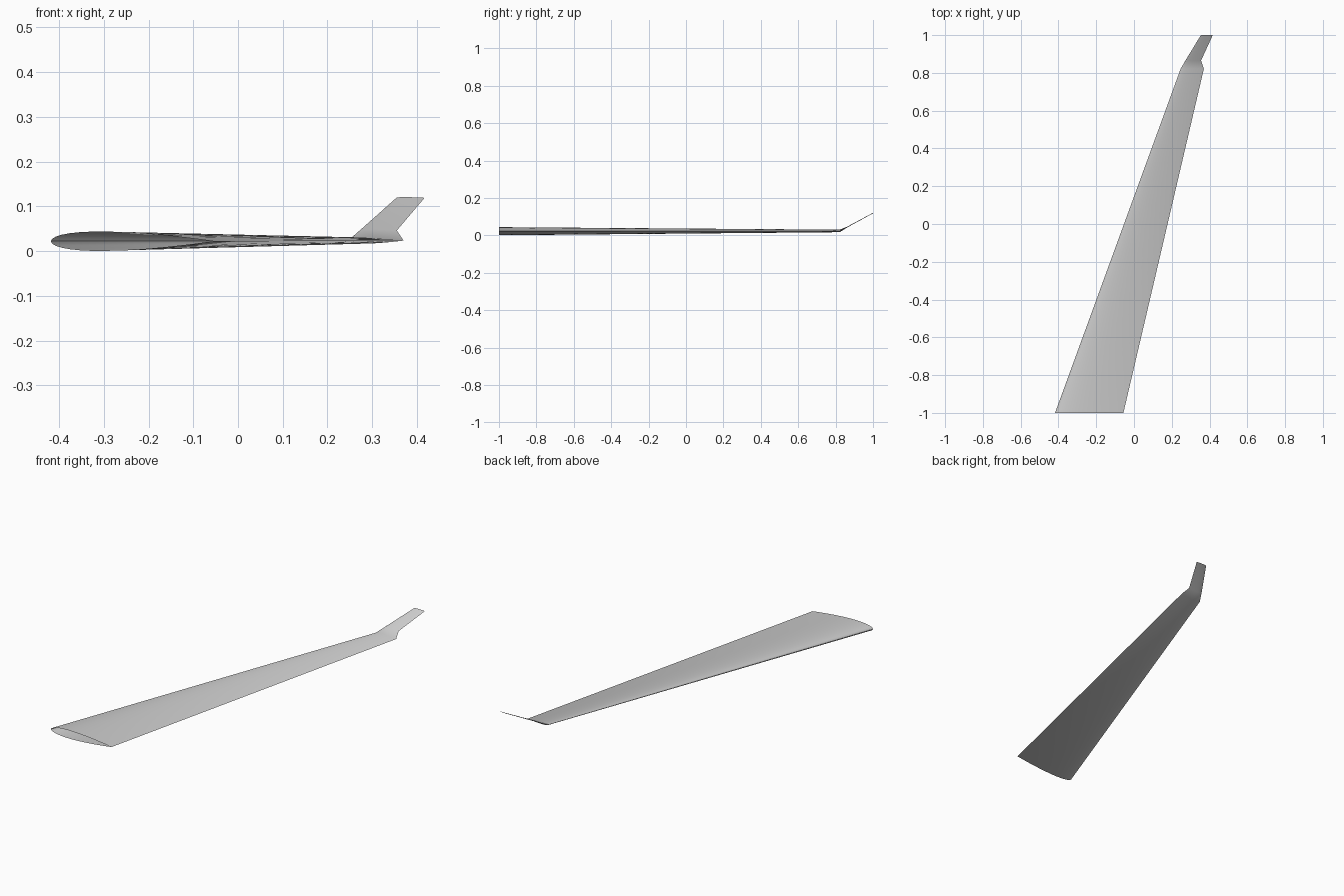
import bpy, bmesh, math

cube = bpy.data.objects.get("Cube")
if cube:
    bpy.data.objects.remove(cube)

# Single painted-metal colour
grey = bpy.data.materials.new("light_grey")
grey.use_nodes = True
colour = (0.6, 0.6, 0.6, 1)
grey.diffuse_color = colour
grey.node_tree.nodes["Principled BSDF"].inputs["Base Color"].default_value = colour

STEPS = 18


def half_thickness(t):
    """Symmetric aerofoil, unit chord and unit thickness, closed at the trailing edge."""
    return 5 * (0.2969 * math.sqrt(t) - 0.126 * t - 0.3516 * t**2
                + 0.2843 * t**3 - 0.1036 * t**4)


def section(bm, lead, trail, y, z, ratio):
    """Closed ring of vertices: trailing edge, over the top, nose, back underneath."""
    chord = trail - lead
    ring = []
    for i in range(2 * STEPS):
        angle = math.pi * i / STEPS
        t = (1 + math.cos(angle)) / 2
        side = 1 if i <= STEPS else -1
        h = 0 if i == 0 else side * half_thickness(t) * ratio * chord
        ring.append(bm.verts.new((lead + t * chord, y, z + h)))
    return ring


# Stations: leading x, trailing x, y, z, thickness ratio
stations = [
    (-0.418, -0.056, -1.0, 0.022, 0.12),    # open root
    (0.247, 0.370, 0.822, 0.0235, 0.11),    # outer end of the main panel
    (0.272, 0.355, 0.865, 0.046, 0.05),     # bend into the winglet
    (0.354, 0.417, 1.0, 0.119, 0.05),       # winglet tip
]

# Loft the wing shell through the stations; the root stays open
bm = bmesh.new()
rings = [section(bm, *s) for s in stations]
n = 2 * STEPS
for a, b in zip(rings, rings[1:]):
    for i in range(n):
        j = (i + 1) % n
        bm.faces.new((a[i], a[j], b[j], b[i]))
bmesh.ops.recalc_face_normals(bm, faces=bm.faces)
if sum(f.normal.z * (f.calc_center_median().z - 0.022) for f in bm.faces
       if f.calc_center_median().y < 0.5) < 0:
    bmesh.ops.reverse_faces(bm, faces=bm.faces)

mesh = bpy.data.meshes.new("wing_with_winglet")
bm.to_mesh(mesh)
bm.free()
mesh.materials.append(grey)
wing = bpy.data.objects.new("wing_with_winglet", mesh)
bpy.context.collection.objects.link(wing)

# Smooth skin with a crisp trailing edge
bpy.ops.object.select_all(action="DESELECT")
wing.select_set(True)
bpy.context.view_layer.objects.active = wing
bpy.ops.object.shade_smooth_by_angle(angle=math.radians(40))
